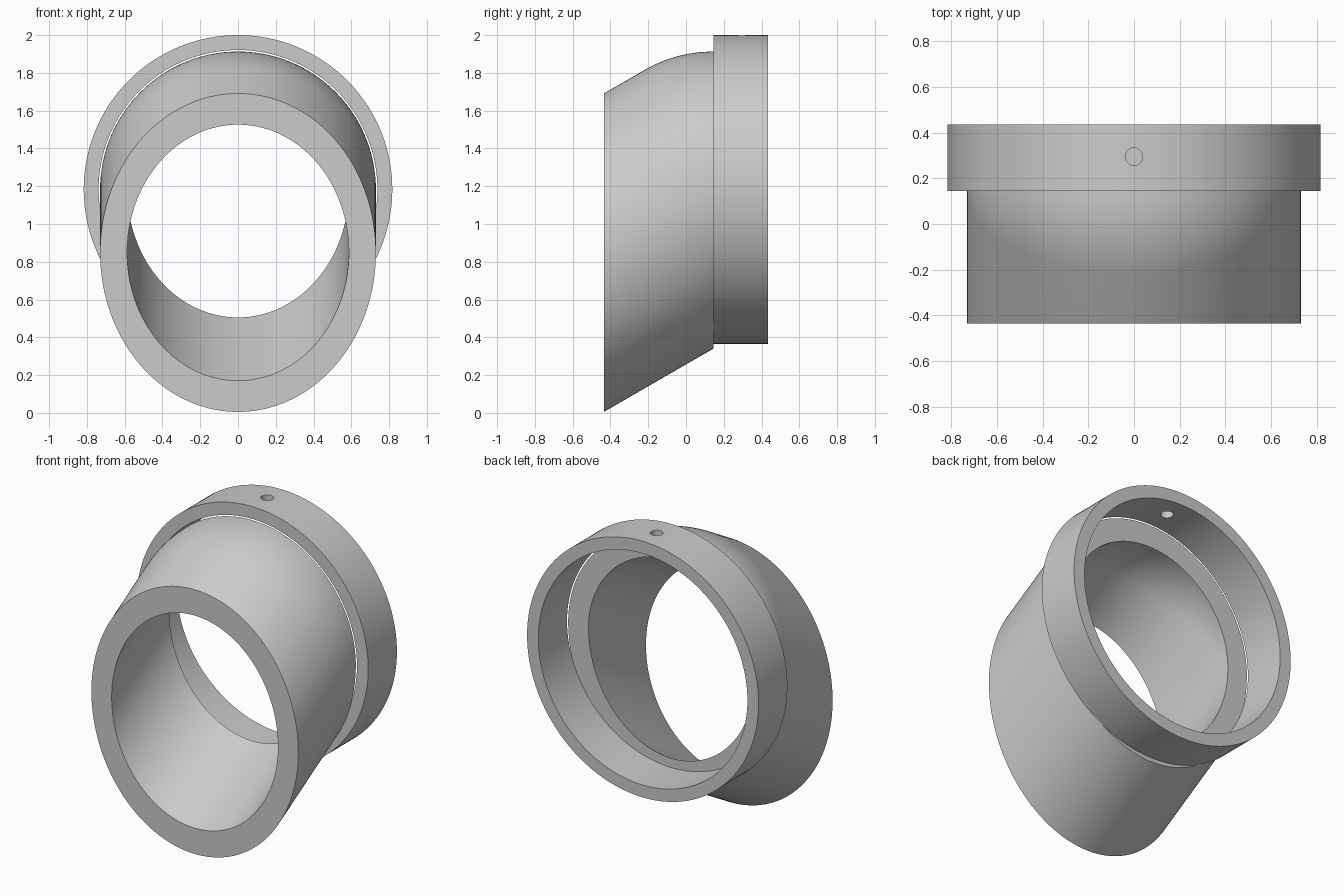
import bpy, bmesh
from math import sin, cos, tan, atan, pi, radians
from mathutils import Vector

cube = bpy.data.objects.get("Cube")
if cube:
    bpy.data.objects.remove(cube, do_unlink=True)

SEG = 160
ARC = 14
TILT = radians(30)
CENTRE = Vector((0, 0.145, 1.183))     # where the tilted axis meets the collar
FRONT, BACK = -0.435, 0.435

grey = bpy.data.materials.new("satin_grey")
grey.use_nodes = True
colour = (0.6, 0.6, 0.6, 1)
grey.diffuse_color = colour
grey.node_tree.nodes["Principled BSDF"].inputs["Base Color"].default_value = colour


def add_object(name, bm):
    bmesh.ops.remove_doubles(bm, verts=bm.verts, dist=1e-5)
    bmesh.ops.recalc_face_normals(bm, faces=bm.faces)
    mesh = bpy.data.meshes.new(name)
    bm.to_mesh(mesh)
    bm.free()
    mesh.materials.append(grey)
    obj = bpy.data.objects.new(name, mesh)
    bpy.context.collection.objects.link(obj)
    return obj


def smooth(obj):
    bpy.ops.object.select_all(action='DESELECT')
    obj.select_set(True)
    bpy.context.view_layer.objects.active = obj
    bpy.ops.object.shade_smooth_by_angle(angle=radians(30))


def skin_loops(bm, columns):
    """Join closed point columns arranged around the axis."""
    cols = [[bm.verts.new(p) for p in col] for col in columns]
    for i, a in enumerate(cols):
        b = cols[(i + 1) % len(cols)]
        for j in range(len(a)):
            k = (j + 1) % len(a)
            bm.faces.new((a[j], b[j], b[k], a[k]))


# Tilted pipe whose upper back rounds into a sphere, cut flat at both ends
axis = Vector((0, cos(TILT), sin(TILT)))
up = Vector((0, -sin(TILT), cos(TILT)))
length = (CENTRE.y - FRONT) / cos(TILT)


def pipe_line(angle, radius):
    d = Vector((cos(angle), 0, 0)) + up * sin(angle)
    end = radius * sin(angle) * tan(TILT)
    pts = [CENTRE + d * radius + axis * (end - length)]
    bend = max(0, atan(sin(angle) * tan(TILT)))
    for k in range(ARC + 1):
        phi = bend * k / ARC
        pts.append(CENTRE + (d * cos(phi) + axis * sin(phi)) * radius + axis * min(0, end))
    return pts


angles = [2 * pi * i / SEG for i in range(SEG)]
bm = bmesh.new()
skin_loops(bm, [pipe_line(a, 0.73) + pipe_line(a, 0.587)[::-1] for a in angles])
smooth(add_object("angled_pipe", bm))

# Straight collar with a narrow clearance around the pipe
profile = [(0.817, CENTRE.y), (0.817, BACK), (0.738, BACK), (0.738, CENTRE.y)]
bm = bmesh.new()
skin_loops(bm, [[Vector((r * cos(a), y, CENTRE.z + r * sin(a))) for r, y in profile]
                for a in angles])
collar = add_object("collar", bm)

# Screw hole drilled through the top of the collar
bpy.ops.mesh.primitive_cylinder_add(vertices=32, radius=0.038, depth=0.3,
                                    location=(0, 0.295, 1.96))
drill = bpy.context.object
drill.name = "hole_cutter"
drill.hide_render = True
drill.data.materials.append(grey)
cut = collar.modifiers.new("screw_hole", 'BOOLEAN')
cut.object = drill
cut.operation = 'DIFFERENCE'
cut.solver = 'EXACT'
bpy.ops.object.select_all(action='DESELECT')
collar.select_set(True)
bpy.context.view_layer.objects.active = collar
bpy.ops.object.modifier_apply(modifier=cut.name)
bpy.data.objects.remove(drill, do_unlink=True)
smooth(collar)
